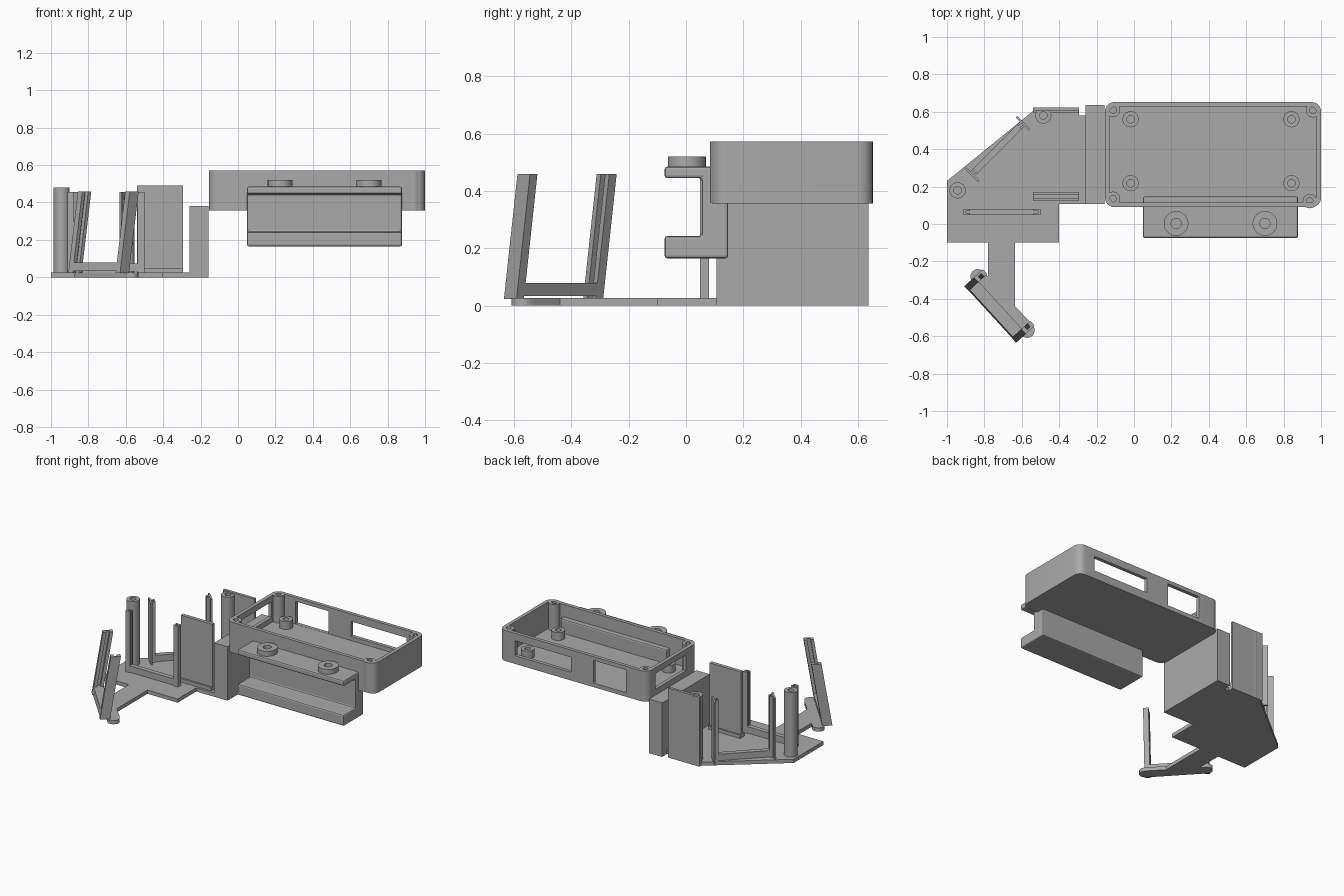
import bpy, bmesh, math
from mathutils import Matrix, Vector

cube = bpy.data.objects.get("Cube")
if cube:
    bpy.data.objects.remove(cube)

grey = bpy.data.materials.new("plain_grey")
grey.use_nodes = True
grey.diffuse_color = (0.4, 0.4, 0.4, 1)
grey.node_tree.nodes["Principled BSDF"].inputs["Base Color"].default_value = (0.4, 0.4, 0.4, 1)


def finish(name, bm, smooth=False):
    bmesh.ops.recalc_face_normals(bm, faces=bm.faces)
    mesh = bpy.data.meshes.new(name)
    bm.to_mesh(mesh)
    bm.free()
    mesh.materials.append(grey)
    ob = bpy.data.objects.new(name, mesh)
    bpy.context.collection.objects.link(ob)
    if smooth:
        bpy.ops.object.select_all(action='DESELECT')
        ob.select_set(True)
        bpy.context.view_layer.objects.active = ob
        bpy.ops.object.shade_smooth_by_angle(angle=math.radians(35))
    return ob


def add_box(bm, x, y, z, matrix=Matrix()):
    centre = Vector([sum(r) / 2 for r in (x, y, z)])
    size = [r[1] - r[0] for r in (x, y, z)]
    bmesh.ops.create_cube(bm, size=1, matrix=matrix @ Matrix.Translation(centre) @ Matrix.Diagonal((*size, 1)))


def box(name, x, y, z):
    bm = bmesh.new()
    add_box(bm, x, y, z)
    return finish(name, bm)


def prism(name, points, z0, z1, smooth=False):
    bm = bmesh.new()
    face = bm.faces.new([bm.verts.new((x, y, z0)) for x, y in points])
    ext = bmesh.ops.extrude_face_region(bm, geom=[face])
    bmesh.ops.translate(bm, vec=(0, 0, z1 - z0), verts=[v for v in ext["geom"] if isinstance(v, bmesh.types.BMVert)])
    return finish(name, bm, smooth)


def rounded_rect(x0, x1, y0, y1, r, steps=6):
    pts = []
    corners = ((x1 - r, y1 - r), (x0 + r, y1 - r), (x0 + r, y0 + r), (x1 - r, y0 + r))
    for i, (cx, cy) in enumerate(corners):
        for k in range(steps + 1):
            a = math.pi / 2 * (i + k / steps)
            pts.append((cx + r * math.cos(a), cy + r * math.sin(a)))
    return pts


def tube(name, x, y, z0, z1, r, hole, floor):
    """Round post with a blind hole in its top."""
    bm = bmesh.new()
    profile = [(0, z0), (r, z0), (r, z1), (hole, z1), (hole, floor), (0, floor)]
    verts = [bm.verts.new((x + a, y, z)) for a, z in profile]
    edges = [bm.edges.new(p) for p in zip(verts, verts[1:])]
    bmesh.ops.spin(bm, geom=verts + edges, cent=(x, y, 0), axis=(0, 0, 1), angle=2 * math.pi, steps=32)
    bmesh.ops.remove_doubles(bm, verts=bm.verts, dist=0.0005)
    return finish(name, bm, True)


def cut(target, cutter):
    mod = target.modifiers.new("cut", 'BOOLEAN')
    mod.operation = 'DIFFERENCE'
    mod.solver = 'EXACT'
    mod.object = cutter
    bpy.context.view_layer.objects.active = target
    bpy.ops.object.modifier_apply(modifier=mod.name)
    bpy.data.objects.remove(cutter)


def slide_frame(name, x, y, angle, half, depth, z0, z1, lean=0, flange=0):
    """U-shaped holder: two grooved posts joined by a low bar."""
    shear = Matrix()
    shear[1][2] = lean
    place = Matrix.Translation((x, y, z0)) @ Matrix.Rotation(math.radians(angle), 4, 'Z') @ shear
    h, d, t = z1 - z0, depth / 2, depth * 0.33
    bm = bmesh.new()
    for s in (-1, 1):
        outer, web, inner = s * half, s * (half - 0.012), s * (half - 0.035)
        w = max(d, flange)
        add_box(bm, sorted((outer, web)), (-w, w), (0, h), place)
        for lo, hi in ((-d, -d + t), (d - t, d)):
            add_box(bm, sorted((web, inner)), (lo, hi), (0, h), place)
    add_box(bm, (-half + 0.01, half - 0.01), (-d, d), (0.01, 0.055), place)
    return finish(name, bm)


# Open tray with wall windows
tray = prism("tray", rounded_rect(-0.155, 1, 0.09, 0.652, 0.05), 0.357, 0.572, True)
cut(tray, prism("tray_hollow", rounded_rect(-0.13, 0.975, 0.115, 0.627, 0.03), 0.385, 0.7))
cut(tray, box("long_window", (0.44, 0.875), (0.6, 0.7), (0.415, 0.52)))
cut(tray, box("short_window", (0.01, 0.265), (0.6, 0.7), (0.386, 0.545)))
cut(tray, box("end_window", (-0.2, -0.1), (0.22, 0.56), (0.42, 0.53)))

# Lid screw bosses and board standoffs
for x, y in ((-0.112, 0.61), (0.957, 0.608), (-0.112, 0.135), (0.94, 0.122)):
    tube("corner_boss", x, y, 0.36, 0.572, 0.038, 0.018, 0.5)
for x in (-0.018, 0.842):
    for y in (0.218, 0.56):
        tube("standoff", x, y, 0.38, 0.44, 0.043, 0.02, 0.39)

# Clamp rail, a C profile swept along x
profile = [(-0.075, 0.165), (0.147, 0.165), (0.147, 0.485), (-0.075, 0.485),
           (-0.075, 0.445), (0.055, 0.445), (0.055, 0.243), (-0.075, 0.243)]
rail = prism("clamp_rail", profile, 0.048, 0.877)
rail.data.transform(Matrix(((0, 0, 1, 0), (1, 0, 0, 0), (0, 1, 0, 0), (0, 0, 0, 1))))
bevel = rail.modifiers.new("soft_edges", 'BEVEL')
bevel.width, bevel.segments = 0.01, 2
for x in (0.225, 0.7):
    tube("clamp_ring", x, 0.003, 0.46, 0.52, 0.066, 0.027, 0.465)

# Mounting block between tray and base
box("mount_block", (-0.26, -0.157), (0.107, 0.637), (0, 0.38))

# Base plate and its arm
prism("base_plate", [(-1, -0.1), (-0.4, -0.1), (-0.4, 0.107), (-0.25, 0.107), (-0.25, 0.58),
                     (-0.295, 0.58), (-0.295, 0.62), (-0.52, 0.62), (-1, 0.23)], 0, 0.026)
prism("base_arm", [(-0.78, -0.09), (-0.78, -0.27), (-0.8, -0.34), (-0.6, -0.55),
                   (-0.55, -0.53), (-0.635, -0.44), (-0.635, -0.09)], 0, 0.026)

# Round-ended foot under the leaning holder
foot = prism("holder_foot", rounded_rect(-0.235, 0.235, -0.04, 0.04, 0.0399), 0, 0.026, True)
foot.data.transform(Matrix.Translation((-0.703, -0.425, 0)) @ Matrix.Rotation(math.radians(-47.5), 4, 'Z'))

# Three slide holders
slide_frame("leaning_holder", -0.745, -0.462, -47.5, 0.205, 0.065, 0.024, 0.46, lean=0.16)
slide_frame("front_holder", -0.706, 0.065, 0, 0.205, 0.032, 0.02, 0.455)
slide_frame("diagonal_holder", -0.73, 0.401, 45, 0.2, 0.034, 0.02, 0.455, flange=0.05)

# Cassette panels with a low lip
box("front_panel", (-0.54, -0.295), (0.135, 0.16), (0.02, 0.49))
box("front_panel_lip", (-0.54, -0.295), (0.122, 0.17), (0.02, 0.05))
box("back_panel", (-0.54, -0.295), (0.603, 0.622), (0, 0.49))
box("back_panel_lip", (-0.54, -0.295), (0.595, 0.62), (0.02, 0.05))

# Screw pillars
for x, y in ((-0.943, 0.18), (-0.485, 0.58)):
    tube("pillar", x, y, 0, 0.48, 0.043, 0.02, 0.4)
